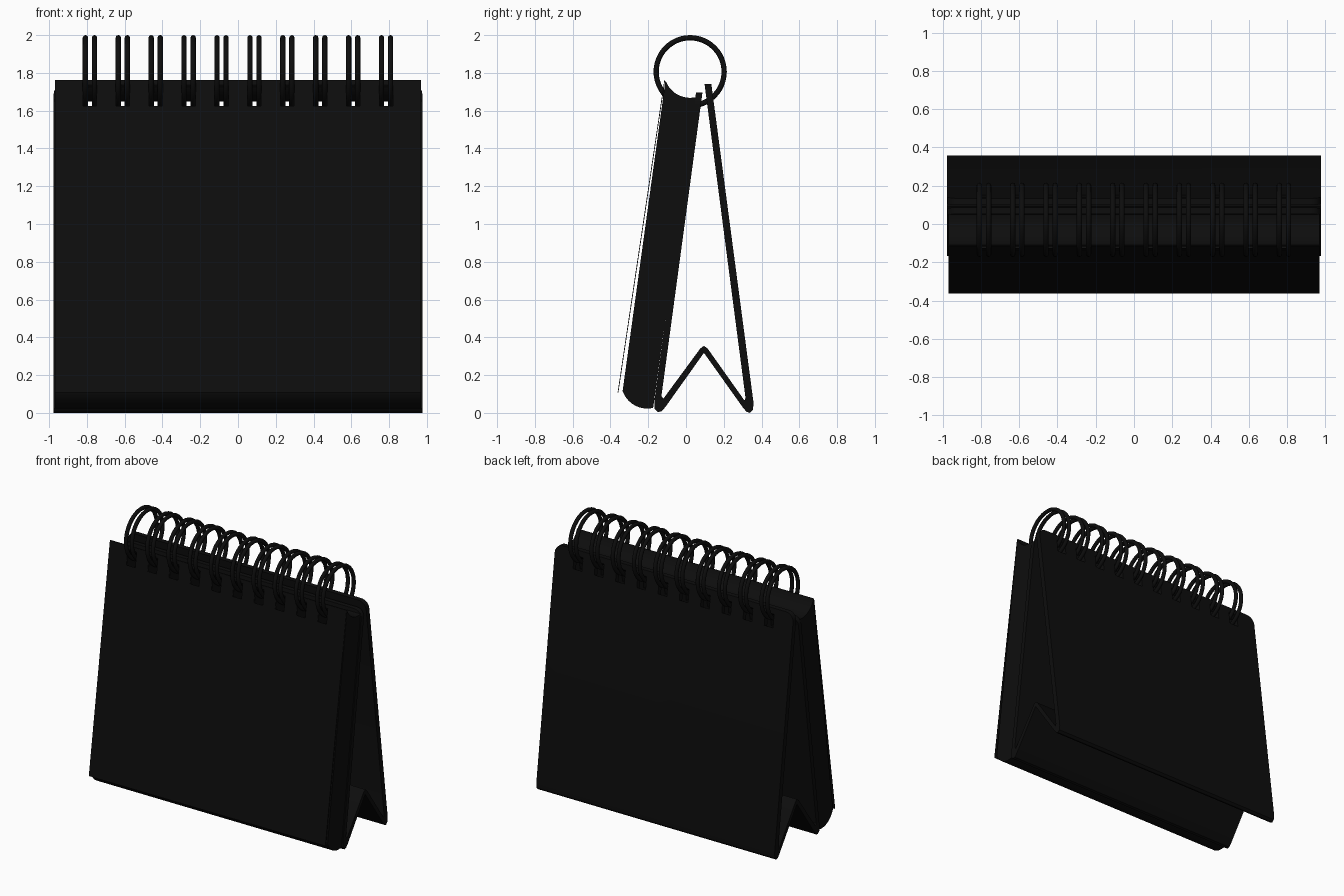
import bpy, bmesh
from math import sin, cos, pi, radians

if "Cube" in bpy.data.objects:
    bpy.data.objects.remove(bpy.data.objects["Cube"])

RING_Y, RING_Z = 0.022, 1.806
SLOTS = [-0.784 + i * 0.1742 for i in range(10)]

black = bpy.data.materials.new("black")
black.diffuse_color = (0.004, 0.004, 0.004, 1)
black.use_nodes = True
black.node_tree.nodes["Principled BSDF"].inputs["Base Color"].default_value = black.diffuse_color


def arc(radius, a0, a1, n):
    """Points (y, z) on an arc around the ring centre."""
    angles = [radians(a0 + (a1 - a0) * i / n) for i in range(n + 1)]
    return [(RING_Y + radius * cos(a), RING_Z + radius * sin(a)) for a in angles]


def add_prism(bm, profile, x0, x1):
    """Extrude a closed (y, z) profile from x0 to x1."""
    face = bm.faces.new([bm.verts.new((x0, y, z)) for y, z in profile])
    ext = bmesh.ops.extrude_face_region(bm, geom=[face])["geom"]
    moved = [v for v in ext if isinstance(v, bmesh.types.BMVert)]
    bmesh.ops.translate(bm, verts=moved, vec=(x1 - x0, 0, 0))
    bmesh.ops.recalc_face_normals(bm, faces=bm.faces)


def finish(name, bm):
    mesh = bpy.data.meshes.new(name)
    bm.to_mesh(mesh)
    bm.free()
    obj = bpy.data.objects.new(name, mesh)
    bpy.context.collection.objects.link(obj)
    mesh.materials.append(black)
    return obj


def smooth(obj):
    bpy.ops.object.select_all(action='DESELECT')
    obj.select_set(True)
    bpy.context.view_layer.objects.active = obj
    bpy.ops.object.shade_smooth_by_angle(angle=radians(35))


# Folded easel stand: front panel, raised floor fold, rear panel
stand_profile = [
    (0.053, 1.695), (-0.168, 0.06), (-0.166, 0.022), (-0.15, 0.004), (-0.13, 0.008),
    (-0.11, 0.03), (0.095, 0.318), (0.30, 0.03), (0.32, 0.006), (0.338, 0.0),
    (0.354, 0.015), (0.358, 0.05), (0.134, 1.742), (0.098, 1.742),
    (0.315, 0.08), (0.31, 0.065), (0.115, 0.34), (0.095, 0.355), (0.075, 0.34),
    (-0.12, 0.075), (-0.13, 0.09), (0.087, 1.695)]
bm = bmesh.new()
add_prism(bm, stand_profile, -0.977, 0.977)
# Round the upper corners of both panels
corners = [e for e in bm.edges
           if all(v.co.z > 1.6 for v in e.verts)
           and abs(e.verts[0].co.x - e.verts[1].co.x) < 0.01]
bmesh.ops.bevel(bm, geom=corners, offset=0.06, offset_type='OFFSET',
                segments=5, profile=0.5, affect='EDGES')
stand = finish("stand", bm)

# Page block: its ends follow the ring, sheared down the slope
top = arc(0.138, 199, 283, 14)
bottom = [(y - 0.227, z - 1.645) for y, z in reversed(top)]
bm = bmesh.new()
add_prism(bm, top + bottom, -0.97, 0.97)
pages = finish("page_block", bm)

# Loose front page
bm = bmesh.new()
add_prism(bm, [(-0.111, 1.760), (-0.115, 1.760), (-0.362, 0.108), (-0.358, 0.108)],
          -0.97, 0.97)
front_page = finish("front_page", bm)

# Curved binding slots
slot_profile = arc(0.158, 190, 350, 20) + arc(0.24, 350, 190, 20)
bm = bmesh.new()
for x in SLOTS:
    add_prism(bm, slot_profile, x - 0.036, x + 0.036)
cutter = finish("slot_cutter", bm)
cutter.hide_render = True
cutter.display_type = 'WIRE'

for part in (stand, pages, front_page):
    smooth(part)
    mod = part.modifiers.new("slots", 'BOOLEAN')
    mod.operation = 'DIFFERENCE'
    mod.solver = 'EXACT'
    mod.object = cutter
    bpy.context.view_layer.objects.active = part
    bpy.ops.object.modifier_apply(modifier=mod.name)
bpy.data.objects.remove(cutter)

# Twin wire rings
bpy.ops.mesh.primitive_torus_add(major_radius=0.180, minor_radius=0.014,
                                 major_segments=48, minor_segments=12)
wire = bpy.context.object
smooth(wire)
wire.data.materials.append(black)
for i, x in enumerate(SLOTS):
    for side in (-1, 1):
        ring = wire.copy()
        ring.name = f"ring_wire_{i + 1}_{'left' if side < 0 else 'right'}"
        ring.location = (x + side * 0.024, RING_Y, RING_Z)
        ring.rotation_euler = (0, pi / 2, 0)
        bpy.context.collection.objects.link(ring)
bpy.data.objects.remove(wire)
